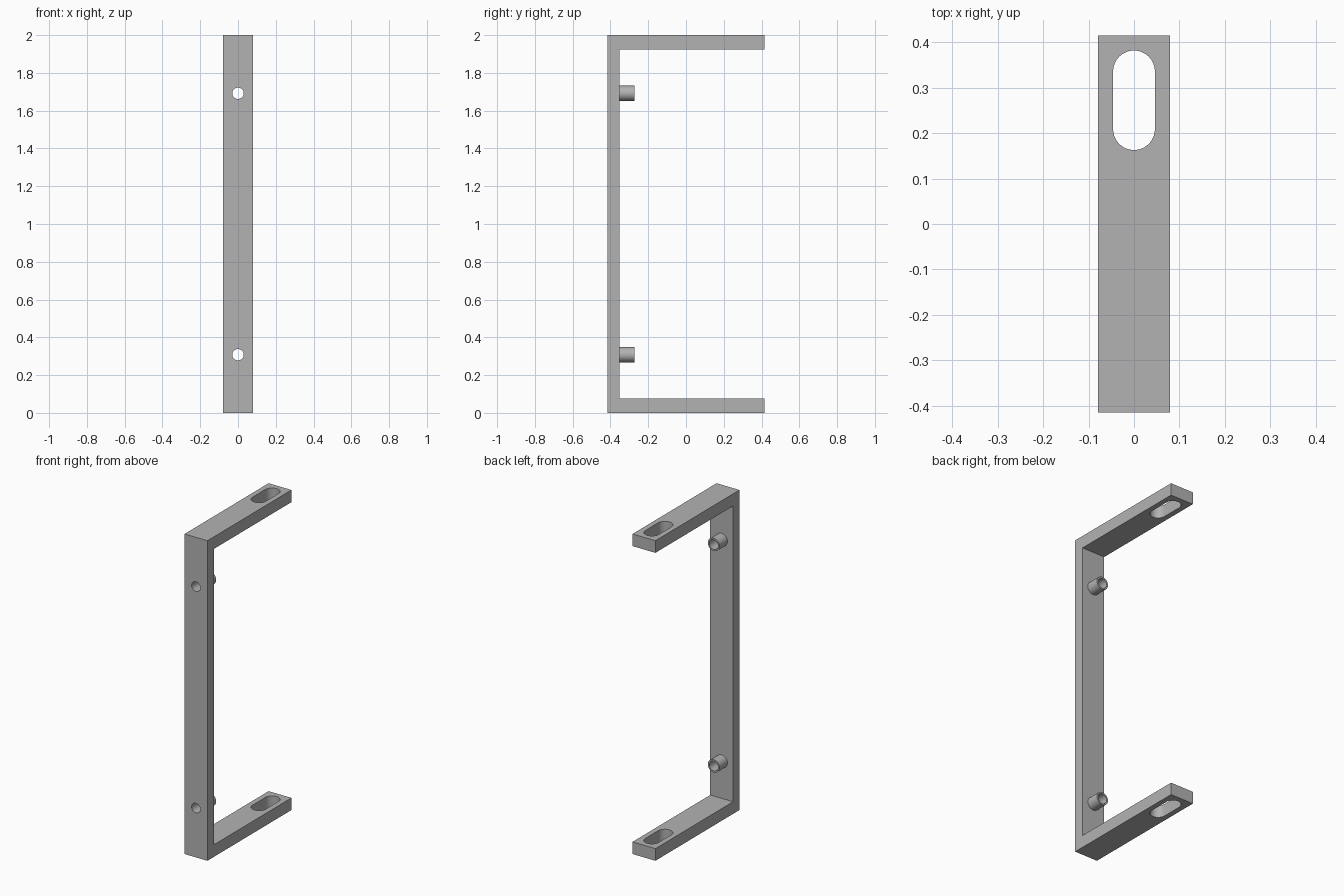
import bpy, bmesh, math
from mathutils import Matrix

cube = bpy.data.objects.get("Cube")
if cube:
    bpy.data.objects.remove(cube, do_unlink=True)

W, D, H = 0.158, 0.415, 2.0          # width, half depth, height
WALL, ARM = 0.063, 0.076             # upright and arm thickness
BOSS_Z = (0.308, 1.692)

grey = bpy.data.materials.new("plain grey")
grey.use_nodes = True
colour = (0.45, 0.45, 0.45, 1)
grey.diffuse_color = colour
grey.node_tree.nodes["Principled BSDF"].inputs["Base Color"].default_value = colour


def prism(name, outline, depth, matrix):
    """Extrude a flat outline, centred on its plane, and place it."""
    bm = bmesh.new()
    face = bm.faces.new([bm.verts.new((x, y, -depth / 2)) for x, y in outline])
    new = bmesh.ops.extrude_face_region(bm, geom=[face])["geom"]
    bmesh.ops.translate(bm, vec=(0, 0, depth),
                        verts=[v for v in new if isinstance(v, bmesh.types.BMVert)])
    bmesh.ops.transform(bm, matrix=matrix, verts=bm.verts)
    bmesh.ops.recalc_face_normals(bm, faces=bm.faces)
    mesh = bpy.data.meshes.new(name)
    bm.to_mesh(mesh)
    bm.free()
    mesh.materials.append(grey)
    obj = bpy.data.objects.new(name, mesh)
    bpy.context.collection.objects.link(obj)
    return obj


def stadium(radius, half_straight=0, steps=24):
    """Round outline, optionally stretched along y into a slot."""
    pts = []
    for side in (1, -1):
        for i in range(steps + (1 if half_straight else 0)):
            a = math.pi * i / steps
            pts.append((side * radius * math.cos(a),
                        side * (half_straight + radius * math.sin(a))))
    return pts


def along_y(y, z):
    return Matrix.Translation((0, y, z)) @ Matrix.Rotation(math.pi / 2, 4, "X")


def select(obj):
    bpy.ops.object.select_all(action="DESELECT")
    obj.select_set(True)
    bpy.context.view_layer.objects.active = obj


def cut(obj, cutter):
    mod = obj.modifiers.new("cut", "BOOLEAN")
    mod.operation, mod.solver, mod.object = "DIFFERENCE", "EXACT", cutter
    select(obj)
    bpy.ops.object.modifier_apply(modifier=mod.name)


# C-shaped frame: profile in (y, z), extruded across x
profile = [(-D, 0), (D, 0), (D, ARM), (WALL - D, ARM),
           (WALL - D, H - ARM), (D, H - ARM), (D, H), (-D, H)]
yz_to_x = Matrix(((0, 0, 1, 0), (1, 0, 0, 0), (0, 1, 0, 0), (0, 0, 0, 1)))
frame = prism("frame", profile, W, yz_to_x)
parts = [frame]

# Slots near the arm ends
slot = prism("slot_cutter", stadium(0.046, 0.0635), H + 1,
             Matrix.Translation((0, 0.2725, H / 2)))
slot.hide_render = True
cut(frame, slot)
bpy.data.objects.remove(slot, do_unlink=True)

# Hollow bosses behind the upright, with holes right through
for label, z in zip(("lower", "upper"), BOSS_Z):
    boss = prism(label + "_boss", stadium(0.04), 0.079, along_y(WALL - D + 0.0395, z))
    drill = prism("drill_cutter", stadium(0.03), 0.4, along_y(-0.35, z))
    drill.hide_render = True
    cut(frame, drill)
    cut(boss, drill)
    bpy.data.objects.remove(drill, do_unlink=True)
    parts.append(boss)

for obj in parts:
    select(obj)
    bpy.ops.object.shade_smooth_by_angle(angle=math.radians(30))
